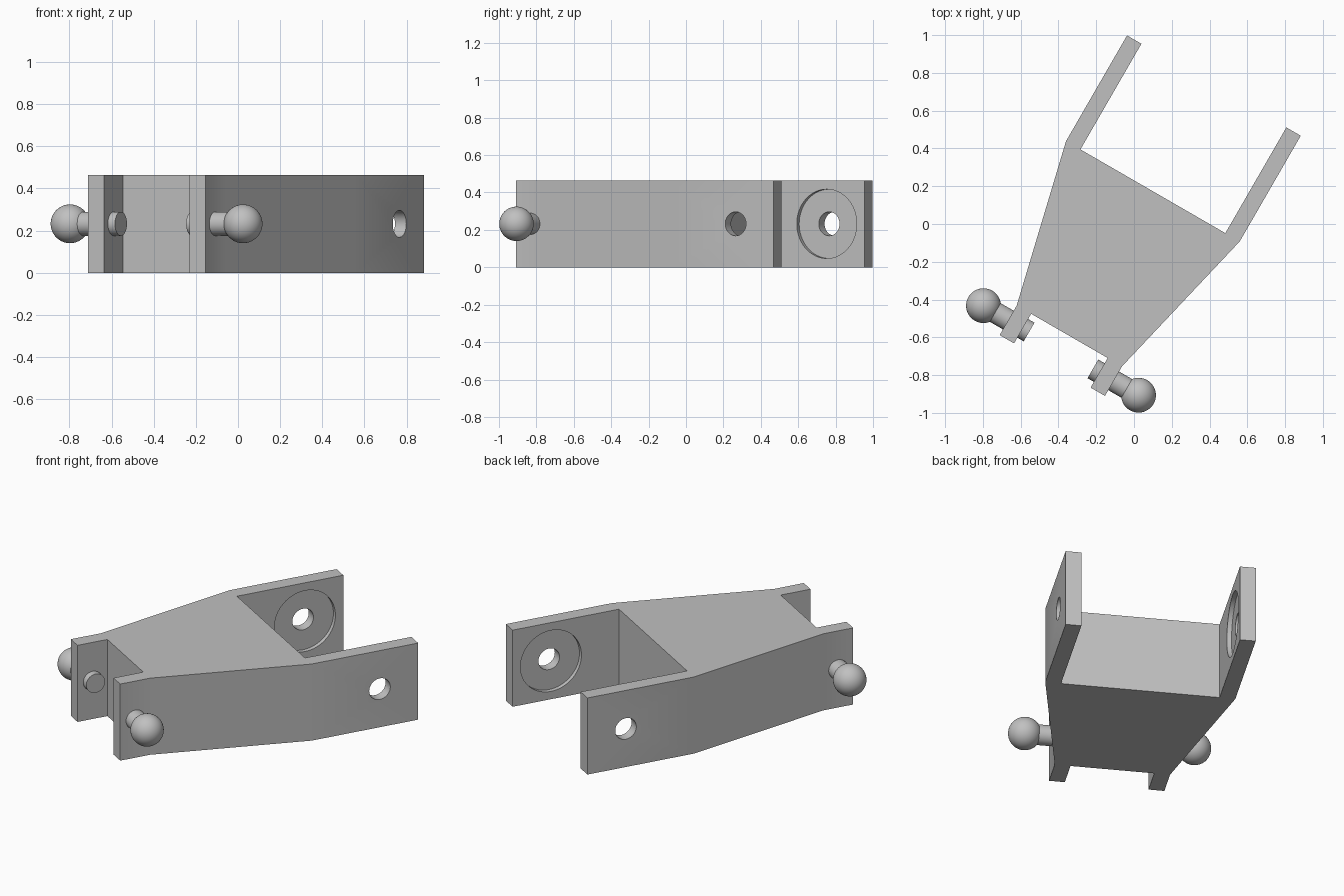
import bpy
import bmesh
from math import radians
from mathutils import Matrix, Vector

default = bpy.data.objects.get("Cube")
if default:
    bpy.data.objects.remove(default, do_unlink=True)

HEIGHT = 0.465
MID = HEIGHT / 2
TURN = Matrix.Rotation(radians(-30), 4, "Z")   # the bracket stands turned on the ground
ALONG_X = Matrix.Rotation(radians(90), 4, "Y")

grey = bpy.data.materials.new("plain grey")
grey.use_nodes = True
colour = (0.53, 0.53, 0.53, 1)
grey.diffuse_color = colour
grey.node_tree.nodes["Principled BSDF"].inputs["Base Color"].default_value = colour


def finish(name, bm):
    """Turn a bmesh into a named object with the grey material."""
    bmesh.ops.recalc_face_normals(bm, faces=bm.faces)
    bm.transform(TURN)
    mesh = bpy.data.meshes.new(name)
    bm.to_mesh(mesh)
    bm.free()
    mesh.materials.append(grey)
    obj = bpy.data.objects.new(name, mesh)
    bpy.context.collection.objects.link(obj)
    return obj


def shade(obj):
    bpy.ops.object.select_all(action="DESELECT")
    obj.select_set(True)
    bpy.context.view_layer.objects.active = obj
    bpy.ops.object.shade_smooth_by_angle(angle=radians(30))


def rod(name, x0, x1, y, radius):
    """Cylinder running along the bracket's cross axis."""
    bm = bmesh.new()
    place = Matrix.Translation(((x0 + x1) / 2, y, MID)) @ ALONG_X
    bmesh.ops.create_cone(bm, cap_ends=True, segments=64, radius1=radius,
                          radius2=radius, depth=abs(x1 - x0), matrix=place)
    return finish(name, bm)


# Bracket body: half outline, mirrored, then extruded
half = [(0.234, -0.684), (0.234, -0.865), (0.322, -0.865), (0.322, -0.684),
        (0.531, 0.2), (0.531, 0.846), (0.443, 0.846), (0.443, 0.2)]
outline = half + [(-x, y) for x, y in reversed(half)]
bm = bmesh.new()
base = bm.faces.new([bm.verts.new((x, y, 0)) for x, y in outline])
top = bmesh.ops.extrude_face_region(bm, geom=[base])["geom"]
bmesh.ops.translate(bm, vec=Vector((0, 0, HEIGHT)),
                    verts=[v for v in top if isinstance(v, bmesh.types.BMVert)])
body = finish("bracket_body", bm)

# Pin holes through both arms, with a shallow round recess on each inner face
HOLE_Y = 0.613
for name, reach, radius in (("recess_cutter", 0.469, 0.185),
                            ("hole_cutter", 0.7, 0.064)):
    cutter = rod(name, -reach, reach, HOLE_Y, radius)
    cutter.hide_render = True
    cut = body.modifiers.new(name, "BOOLEAN")
    cut.operation = "DIFFERENCE"
    cut.solver = "EXACT"
    cut.object = cutter
    bpy.context.view_layer.objects.active = body
    bpy.ops.object.modifier_apply(modifier=cut.name)
    bpy.data.objects.remove(cutter, do_unlink=True)
shade(body)

# Ball studs through the two front tabs
STUD_Y = -0.773
for side, s in (("left", 1), ("right", -1)):
    shade(rod(side + "_stud_shank", s * 0.195, s * 0.44, STUD_Y, 0.057))
    bm = bmesh.new()
    place = Matrix.Translation((s * 0.474, STUD_Y, MID)) @ ALONG_X
    bmesh.ops.create_uvsphere(bm, u_segments=48, v_segments=24,
                              radius=0.092, matrix=place)
    shade(finish(side + "_stud_ball", bm))
